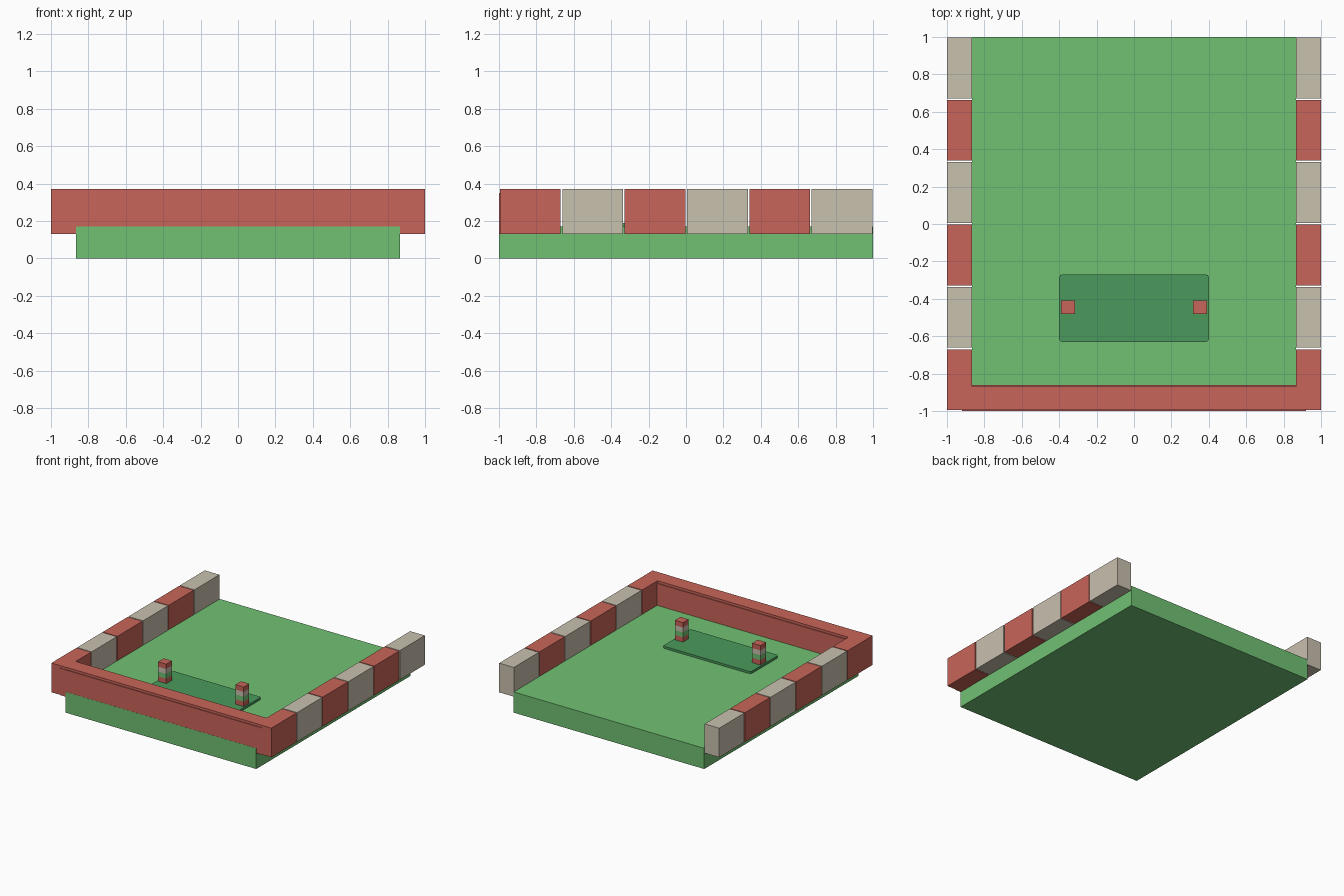
import bpy
import bmesh

cube = bpy.data.objects.get("Cube")
if cube:
    bpy.data.objects.remove(cube, do_unlink=True)


def make_material(name, rgb):
    mat = bpy.data.materials.new(name)
    mat.use_nodes = True
    colour = (*rgb, 1)
    mat.diffuse_color = colour
    mat.node_tree.nodes["Principled BSDF"].inputs["Base Color"].default_value = colour
    return mat


grass = make_material("grass green", (0.165, 0.533, 0.171))
dark_green = make_material("dark green", (0.069, 0.323, 0.107))
red = make_material("brick red", (0.584, 0.130, 0.100))
beige = make_material("warm beige", (0.584, 0.533, 0.429))


def box(name, low, high, mat, chamfer=0):
    """Axis-aligned box between two corners, with optional cut upright edges."""
    mesh = bpy.data.meshes.new(name)
    bm = bmesh.new()
    bmesh.ops.create_cube(bm, size=1)
    for v in bm.verts:
        for i in range(3):
            v.co[i] = low[i] + (v.co[i] + 0.5) * (high[i] - low[i])
    if chamfer:
        upright = [e for e in bm.edges
                   if abs(e.verts[0].co.z - e.verts[1].co.z) > 0.001]
        bmesh.ops.bevel(bm, geom=upright, offset=chamfer, segments=2,
                        profile=0.5, affect='EDGES')
    bm.to_mesh(mesh)
    bm.free()
    mesh.materials.append(mat)
    obj = bpy.data.objects.new(name, mesh)
    bpy.context.collection.objects.link(obj)
    return obj


# Ground slab
box("ground_slab", (-0.866, -1, 0), (0.866, 1, 0.17), grass)

# Side walls of alternating blocks, with narrow gaps
wall_low, wall_high = 0.13, 0.37
for side, inner, outer in (("left", 0.867, 1), ("right", -1, -0.867)):
    for k in range(6):
        back = 0.997 - k / 3
        box(f"{side}_wall_block_{k + 1}", (inner, back - 0.325, wall_low),
            (outer, back, wall_high), red if k % 2 else beige)

# Front wall with a slightly proud panel on both faces
box("front_wall", (-0.867, -0.993, wall_low), (0.867, -0.868, wall_high), red)
box("front_wall_panel", (-0.92, -0.999, wall_low), (0.92, -0.862, 0.35), red)

# Mat
mat_top = 0.188
box("mat", (-0.4, -0.63, 0.165), (0.4, -0.27, mat_top), dark_green, 0.015)

# Banded posts on the mat
band = 0.04
for side, x in (("left", 0.352), ("right", -0.352)):
    for k, colour in enumerate((red, grass, beige, red)):
        z = mat_top + k * band
        box(f"{side}_post_band_{k + 1}", (x - 0.037, -0.482, z),
            (x + 0.037, -0.41, z + band), colour)
